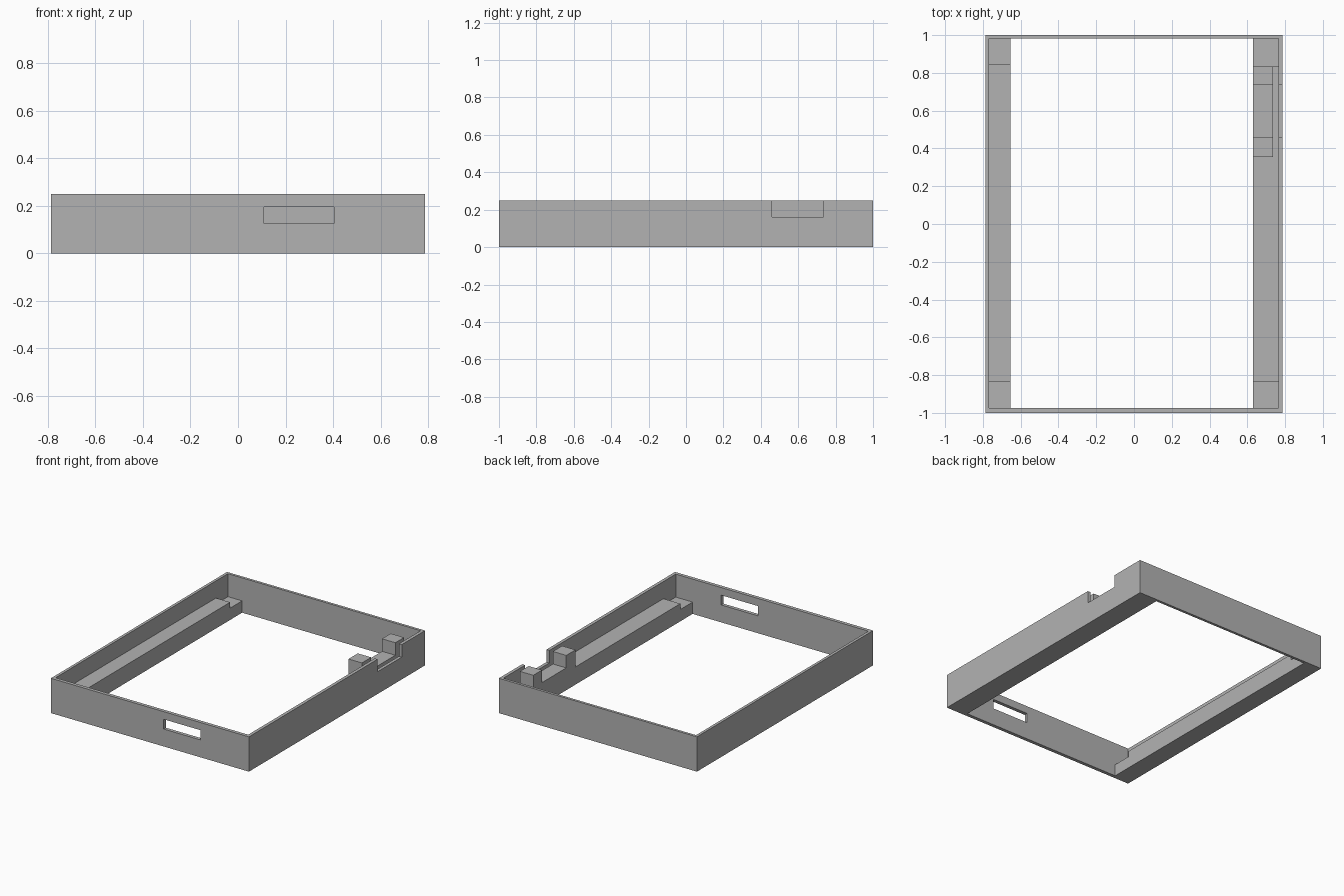
import bpy
import bmesh

HALF_X, HALF_Y, TOP = 0.787, 1.0, 0.25
IN_LEFT, IN_RIGHT = 0.764, -0.767      # inner faces of the side walls
IN_FRONT, IN_BACK = -0.975, 0.981      # inner faces of the end walls
LOW, LEDGE, SILL = 0.085, 0.127, 0.16  # step heights

old = bpy.data.objects.get("Cube")
if old:
    bpy.data.objects.remove(old, do_unlink=True)

grey = bpy.data.materials.new("plain grey")
grey.use_nodes = True
grey.diffuse_color = (0.45, 0.45, 0.45, 1)
for node in grey.node_tree.nodes:
    if node.type == "BSDF_PRINCIPLED":
        node.inputs["Base Color"].default_value = grey.diffuse_color


def prism(name, profile, x0, x1):
    """Extrude a (y, z) outline along x."""
    bm = bmesh.new()
    face = bm.faces.new([bm.verts.new((x0, y, z)) for y, z in profile])
    result = bmesh.ops.extrude_face_region(bm, geom=[face])
    moved = [g for g in result["geom"] if isinstance(g, bmesh.types.BMVert)]
    bmesh.ops.translate(bm, verts=moved, vec=(x1 - x0, 0, 0))
    bmesh.ops.recalc_face_normals(bm, faces=bm.faces)
    mesh = bpy.data.meshes.new(name)
    bm.to_mesh(mesh)
    bm.free()
    mesh.materials.append(grey)
    obj = bpy.data.objects.new(name, mesh)
    bpy.context.collection.objects.link(obj)
    return obj


def box(name, x0, x1, y0, y1, z0, z1):
    return prism(name, [(y0, z0), (y1, z0), (y1, z1), (y0, z1)], x0, x1)


def cut(target, cutter):
    """Subtract the cutter and discard it."""
    cutter.hide_render = True
    mod = target.modifiers.new("cut", "BOOLEAN")
    mod.operation, mod.solver, mod.object = "DIFFERENCE", "EXACT", cutter
    bpy.context.view_layer.objects.active = target
    bpy.ops.object.modifier_apply(modifier=mod.name)
    bpy.data.objects.remove(cutter, do_unlink=True)


# Thin rectangular frame, open above and below
frame = box("outer_frame", -HALF_X, HALF_X, -HALF_Y, HALF_Y, 0, TOP)
cut(frame, box("interior_cutter", IN_RIGHT, IN_LEFT, IN_FRONT, IN_BACK, -1, 1))

# Slot in the front wall and notch in the left wall
cut(frame, box("slot_cutter", 0.11, 0.403, -1.1, -0.9, 0.125, 0.195))
cut(frame, box("notch_cutter", 0.75, 0.9, 0.46, 0.735, SILL, 1))


def ledge_profile(back_step, raised=()):
    """Side outline of a ledge that steps down at both ends."""
    return [(IN_FRONT, 0), (IN_FRONT, LOW), (-0.835, LOW), (-0.835, LEDGE),
            *raised, (back_step, LEDGE), (back_step, LOW),
            (IN_BACK, LOW), (IN_BACK, 0)]


# Two upright blocks with a seat between them, level with the notch
blocks = [(0.355, LEDGE), (0.355, TOP), (0.46, TOP), (0.46, SILL),
          (0.735, SILL), (0.735, TOP), (0.834, TOP)]

prism("right_ledge", ledge_profile(0.845), IN_RIGHT, -0.654)
left = ledge_profile(0.834, blocks)
left.remove((0.834, LEDGE))
prism("left_ledge_with_blocks", left, 0.63, 0.736)
prism("left_ledge_outer_strip", ledge_profile(0.834), 0.736, IN_LEFT)
